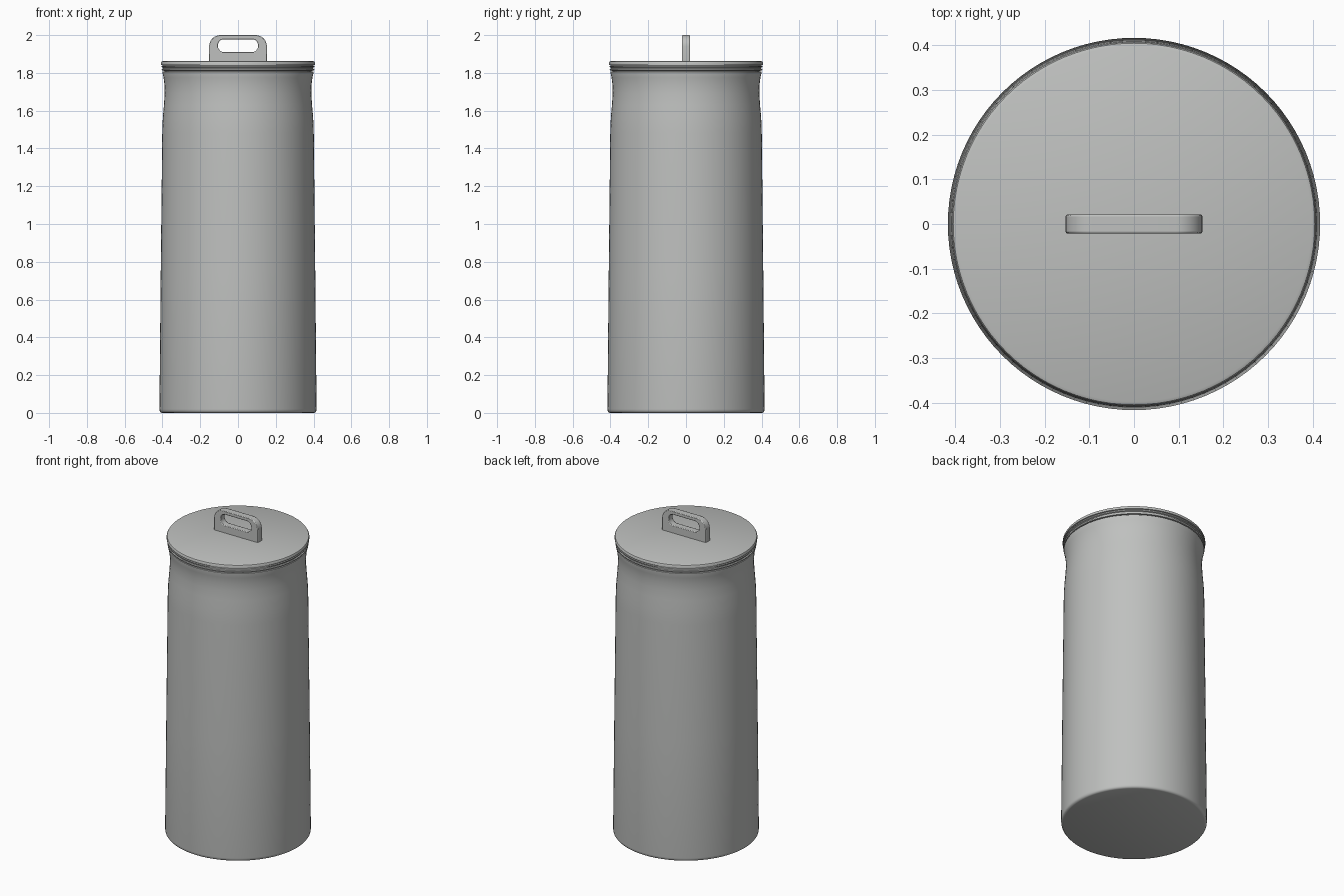
import bpy, bmesh, math

cube = bpy.data.objects.get("Cube")
if cube:
    bpy.data.objects.remove(cube, do_unlink=True)

SEGMENTS = 96


def make_material(name, colour):
    mat = bpy.data.materials.new(name)
    mat.use_nodes = True
    mat.diffuse_color = colour
    mat.node_tree.nodes["Principled BSDF"].inputs["Base Color"].default_value = colour
    return mat


steel = make_material("brushed grey", (0.52, 0.53, 0.52, 1))


def finish(bm, name, angle=35):
    bmesh.ops.recalc_face_normals(bm, faces=bm.faces)
    mesh = bpy.data.meshes.new(name)
    bm.to_mesh(mesh)
    bm.free()
    mesh.materials.append(steel)
    obj = bpy.data.objects.new(name, mesh)
    bpy.context.collection.objects.link(obj)
    bpy.ops.object.select_all(action="DESELECT")
    obj.select_set(True)
    bpy.context.view_layer.objects.active = obj
    bpy.ops.object.shade_smooth_by_angle(angle=math.radians(angle))
    return obj


def lathe(name, profile):
    """Turn a (radius, height) profile into a capped solid."""
    bm = bmesh.new()
    rings = []
    for r, z in profile:
        rings.append([bm.verts.new((r * math.cos(a), r * math.sin(a), z))
                      for a in (math.tau * i / SEGMENTS for i in range(SEGMENTS))])
    for low, high in zip(rings, rings[1:]):
        for i in range(SEGMENTS):
            j = (i + 1) % SEGMENTS
            bm.faces.new((low[i], low[j], high[j], high[i]))
    bm.faces.new(rings[0])
    bm.faces.new(rings[-1])
    return finish(bm, name)


def rounded_outline(half_w, bottom, top, r_low, r_high, steps=8):
    """Rounded rectangle in x and z, with separate lower and upper radii."""
    points = []
    for quarter, (sx, sz) in enumerate(((1, 1), (-1, 1), (-1, -1), (1, -1))):
        r = r_high if sz > 0 else r_low
        cx = sx * (half_w - r)
        cz = top - r if sz > 0 else bottom + r
        for k in range(steps + 1):
            a = (quarter + k / steps) * math.pi / 2
            points.append((cx + r * math.cos(a), cz + r * math.sin(a)))
    return points


# Canister body: slight taper, narrowed neck and flared mouth
lathe("canister_body", [
    (0.402, 0.0), (0.410, 0.003), (0.415, 0.010), (0.416, 0.020),
    (0.409, 0.75), (0.401, 1.48), (0.398, 1.56), (0.392, 1.63),
    (0.388, 1.69), (0.389, 1.735), (0.394, 1.775), (0.400, 1.80),
    (0.400, 1.806), (0.394, 1.808),
])

# Lid: bevelled disc with two shallow grooves round its edge
lathe("lid", [
    (0.390, 1.804), (0.390, 1.811), (0.402, 1.812), (0.404, 1.820),
    (0.398, 1.823), (0.398, 1.828), (0.405, 1.831), (0.405, 1.836),
    (0.400, 1.838), (0.400, 1.841), (0.407, 1.843), (0.407, 1.855),
    (0.404, 1.860), (0.397, 1.863),
])

# Lid handle: upright plate with a finger slot
outer = rounded_outline(0.153, 1.860, 2.0, 0.002, 0.06)
inner = rounded_outline(0.106, 1.910, 1.978, 0.032, 0.032)
bm = bmesh.new()
loops = [[bm.verts.new((x, y, z)) for x, z in outline]
         for outline, y in ((outer, -0.021), (outer, 0.021), (inner, 0.021), (inner, -0.021))]
count = len(outer)
for a, b in zip(loops, loops[1:] + loops[:1]):
    for i in range(count):
        j = (i + 1) % count
        bm.faces.new((a[i], a[j], b[j], b[i]))
handle = finish(bm, "lid_handle")
bevel = handle.modifiers.new("soft_edges", "BEVEL")
bevel.width = 0.004
bevel.segments = 2
bevel.limit_method = "ANGLE"
bevel.angle_limit = math.radians(50)
bevel.use_clamp_overlap = False
